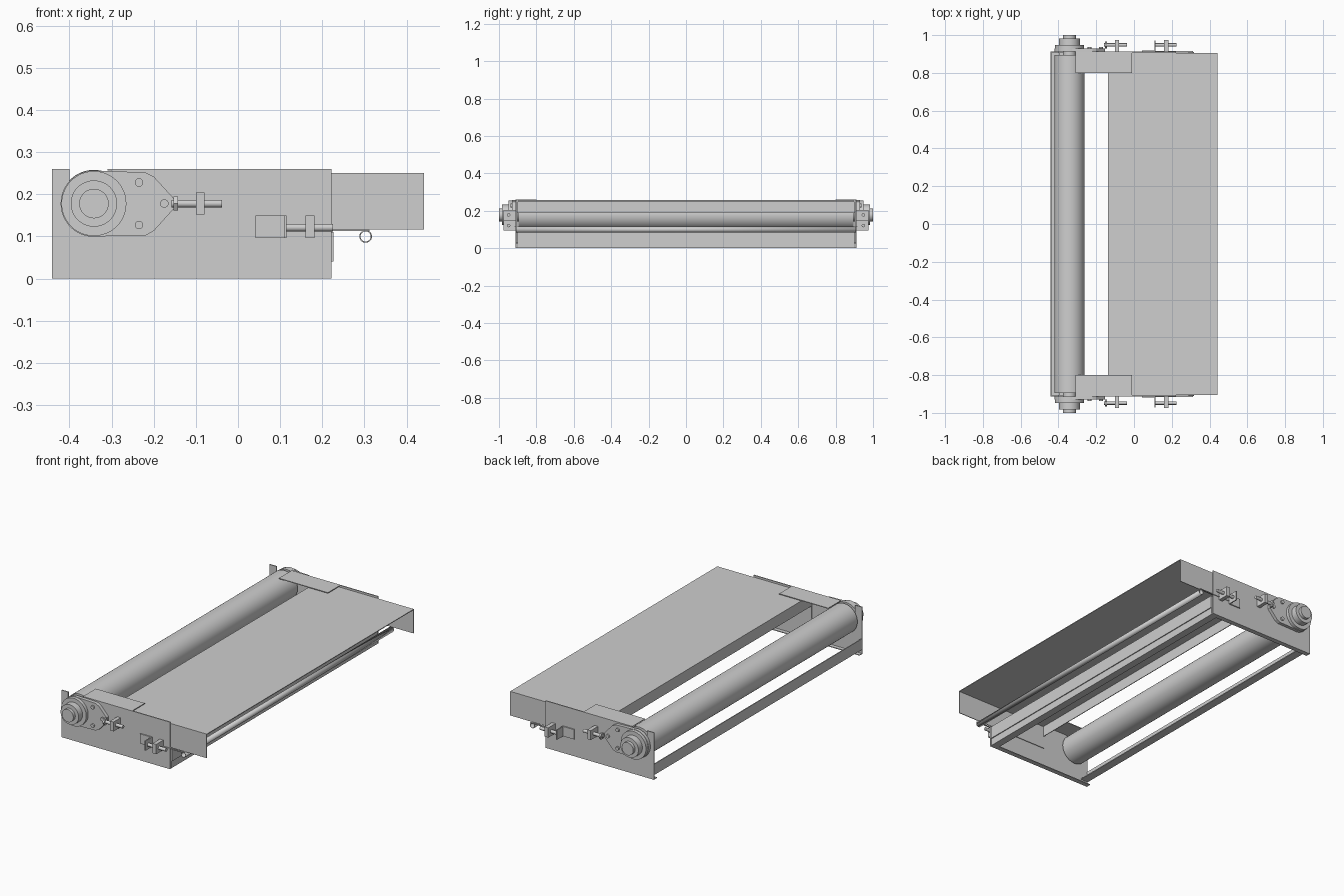
import bpy, bmesh, math
from mathutils import Matrix, Vector

old = bpy.data.objects.get("Cube")
if old:
    bpy.data.objects.remove(old, do_unlink=True)

steel = bpy.data.materials.new("grey_steel")
steel.use_nodes = True
GREY = (0.62, 0.62, 0.62, 1)
steel.diffuse_color = GREY
steel.node_tree.nodes["Principled BSDF"].inputs["Base Color"].default_value = GREY


def finish(name, bm, smooth=False):
    bmesh.ops.recalc_face_normals(bm, faces=bm.faces)
    mesh = bpy.data.meshes.new(name)
    bm.to_mesh(mesh)
    bm.free()
    mesh.materials.append(steel)
    ob = bpy.data.objects.new(name, mesh)
    bpy.context.collection.objects.link(ob)
    if smooth:
        bpy.ops.object.select_all(action='DESELECT')
        ob.select_set(True)
        bpy.context.view_layer.objects.active = ob
        bpy.ops.object.shade_smooth_by_angle(angle=math.radians(35))
    return ob


def box(name, x, y, z):
    """Box from (low, high) ranges on each axis."""
    bm = bmesh.new()
    bmesh.ops.create_cube(bm, size=1)
    for v in bm.verts:
        v.co = Vector([(a + b) / 2 + c * (b - a) for (a, b), c in zip((x, y, z), v.co)])
    return finish(name, bm)


def rod(name, axis, centre, radius, span, sides=48, caps=True):
    """Cylinder along X or Y; centre gives the other two coordinates."""
    bm = bmesh.new()
    bmesh.ops.create_cone(bm, cap_ends=caps, segments=sides, radius1=radius,
                          radius2=radius, depth=abs(span[1] - span[0]))
    mid = sum(span) / 2
    if axis == 'Y':
        turn, pos = Matrix.Rotation(math.pi / 2, 4, 'X'), (centre[0], mid, centre[1])
    else:
        turn, pos = Matrix.Rotation(math.pi / 2, 4, 'Y'), (mid, centre[0], centre[1])
    bm.transform(Matrix.Translation(pos) @ turn)
    return finish(name, bm, sides > 6)


def plate(name, outline, y0, y1):
    """Upright plate: an XZ outline extruded along Y."""
    bm = bmesh.new()
    face = bm.faces.new([bm.verts.new((x, y0, z)) for x, z in outline])
    ext = bmesh.ops.extrude_face_region(bm, geom=[face])
    for v in ext["geom"]:
        if isinstance(v, bmesh.types.BMVert):
            v.co.y = y1
    return finish(name, bm)


AX, AZ = -0.342, 0.178      # roller axis

# Roller, and belt cover with its turned-down inner edge
rod("roller", 'Y', (AX, AZ), 0.08, (-0.895, 0.895), 64)
box("cover_sheet", (-0.138, 0.442), (-0.905, 0.905), (0.246, 0.25))
box("cover_inner_edge", (-0.138, -0.134), (-0.905, 0.905), (0.187, 0.25))

# Cross members between the side plates
box("front_cross_plate", (0.216, 0.222), (-0.9, 0.9), (0, 0.11))
box("front_cross_lip", (0.222, 0.227), (-0.9, 0.9), (0.04, 0.11))
box("front_cross_flange", (0.18, 0.222), (-0.9, 0.9), (0, 0.005))
box("rear_cross_plate", (-0.442, -0.437), (-0.905, 0.905), (0.025, 0.085))
box("rear_cross_flange", (-0.442, -0.395), (-0.905, 0.905), (0.025, 0.03))

# Hollow scraper tube
tube = rod("scraper_tube", 'Y', (0.303, 0.1), 0.015, (-0.91, 0.91), 32, caps=False)
wall = tube.modifiers.new("wall", 'SOLIDIFY')
wall.thickness = 0.003
wall.offset = -1

# Outlines shared by both ends
side_outline = [(-0.442, 0), (0.222, 0), (0.222, 0.26), (-0.3, 0.26), (-0.3, 0.13),
                (-0.4, 0.13), (-0.4, 0.26), (-0.442, 0.26)]
arc = [(AX + 0.079 * math.cos(a), AZ + 0.079 * math.sin(a))
       for a in [math.radians(80 + 200 * i / 32) for i in range(33)]]
bearing_outline = arc + [(-0.22, 0.102), (-0.2, 0.113), (-0.153, 0.165),
                         (-0.153, 0.191), (-0.2, 0.242), (-0.22, 0.252)]

for s, end in ((-1, "right"), (1, "left")):
    def span(a, b):
        return tuple(sorted((s * a, s * b)))

    # Frame side, its corner cover and bottom lip, and the cover skirt
    plate(end + "_side_plate", side_outline, s * 0.906, s * 0.912)
    box(end + "_corner_cover", (-0.31, -0.01), span(0.8, 0.912), (0.256, 0.26))
    box(end + "_bottom_lip", (-0.442, 0.222), span(0.885, 0.912), (0, 0.004))
    box(end + "_cover_skirt", (-0.138, 0.442), span(0.901, 0.905), (0.117, 0.25))

    # Bearing housing with stepped hub
    plate(end + "_bearing_flange", bearing_outline, s * 0.912, s * 0.93)
    rod(end + "_bearing_ring", 'Y', (AX, AZ), 0.077, span(0.92, 0.948))
    rod(end + "_bearing_hub", 'Y', (AX, AZ), 0.055, span(0.94, 0.983))
    rod(end + "_shaft_end", 'Y', (AX, AZ), 0.035, span(0.88, 1.0))
    for i, (x, z) in enumerate(((-0.235, 0.228), (-0.235, 0.127), (-0.175, AZ))):
        rod(f"{end}_flange_bolt_{i}", 'Y', (x, z), 0.01, span(0.92, 0.938), 20)

    # Roller tension screw
    rod(end + "_tension_screw", 'X', (s * 0.948, AZ), 0.009, (-0.158, -0.038), 20)
    rod(end + "_tension_nut", 'X', (s * 0.948, AZ), 0.019, (-0.153, -0.143), 6)
    box(end + "_tension_block", (-0.1, -0.079), span(0.912, 0.975), (0.152, 0.204))

    # Scraper adjuster: slide, angle bracket, screw and block
    box(end + "_slide_arm", (0.042, 0.312), span(0.908, 0.916), (0.113, 0.117))
    box(end + "_angle_plate", (0.042, 0.115), span(0.912, 0.918), (0.096, 0.15))
    box(end + "_angle_leg", (0.109, 0.115), span(0.912, 0.972), (0.096, 0.15))
    rod(end + "_scraper_screw", 'X', (s * 0.948, 0.121), 0.009, (0.112, 0.226), 20)
    box(end + "_scraper_block", (0.16, 0.182), span(0.912, 0.975), (0.096, 0.15))
